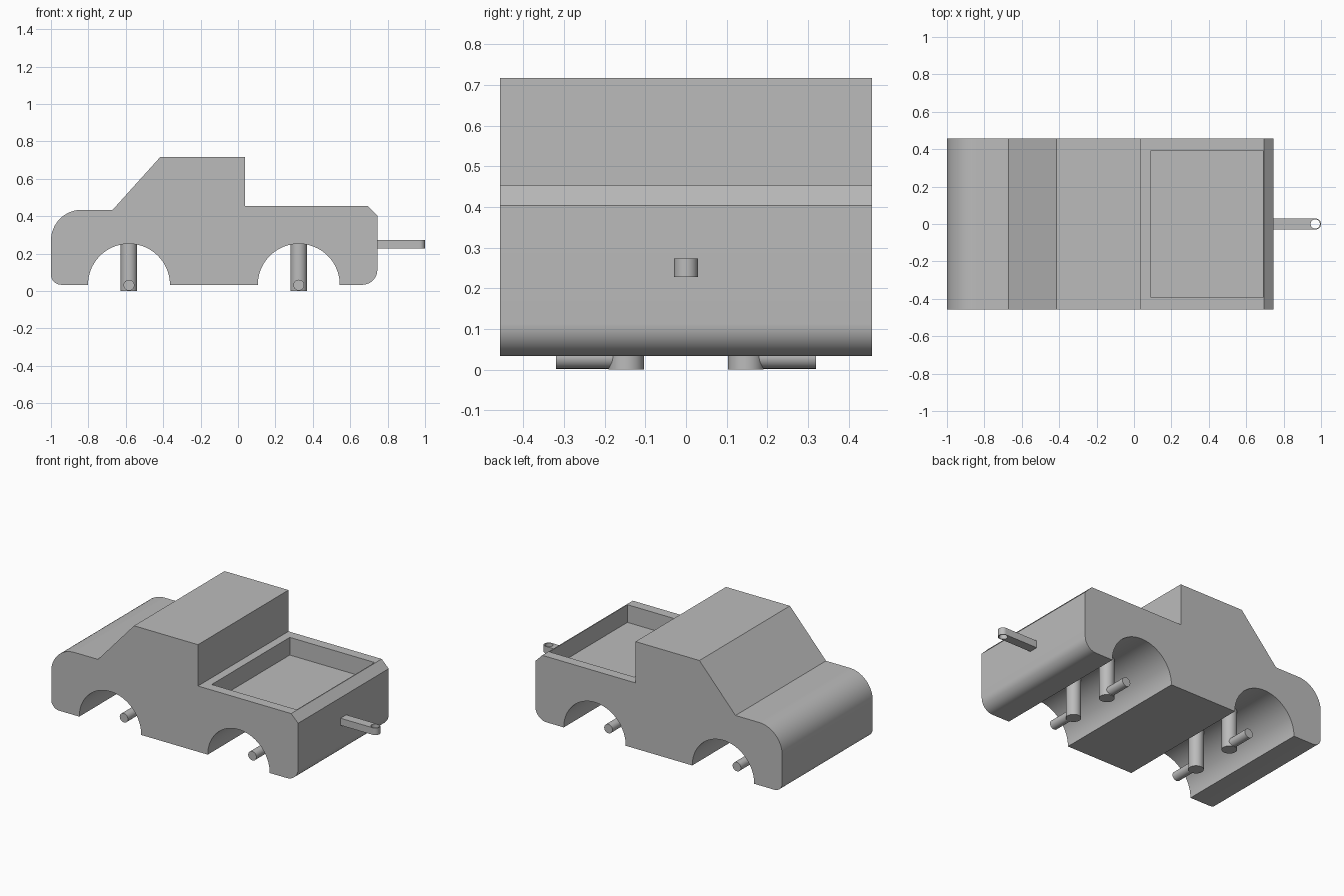
import bpy
import bmesh
from math import sin, cos, radians
from mathutils import Matrix, Vector

if "Cube" in bpy.data.objects:
    bpy.data.objects.remove(bpy.data.objects["Cube"], do_unlink=True)

grey = bpy.data.materials.new("plain_grey")
grey.use_nodes = True
grey.diffuse_color = (0.5, 0.5, 0.5, 1)
grey.node_tree.nodes["Principled BSDF"].inputs["Base Color"].default_value = (0.5, 0.5, 0.5, 1)


def finish(name, bm):
    bmesh.ops.recalc_face_normals(bm, faces=bm.faces)
    mesh = bpy.data.meshes.new(name)
    bm.to_mesh(mesh)
    bm.free()
    mesh.materials.append(grey)
    obj = bpy.data.objects.new(name, mesh)
    bpy.context.collection.objects.link(obj)
    return obj


def activate(obj):
    bpy.ops.object.select_all(action='DESELECT')
    obj.select_set(True)
    bpy.context.view_layer.objects.active = obj


def smooth(obj):
    activate(obj)
    bpy.ops.object.shade_smooth_by_angle(angle=radians(30))


def arc(cx, cy, r, start, end, steps):
    angles = [radians(start + (end - start) * i / steps) for i in range(steps + 1)]
    return [(cx + r * cos(a), cy + r * sin(a)) for a in angles]


def prism(name, outline, place, offset):
    """Extrude a flat outline; place maps each 2D point to 3D."""
    bm = bmesh.new()
    face = bm.faces.new([bm.verts.new(place(u, v)) for u, v in outline])
    ext = bmesh.ops.extrude_face_region(bm, geom=[face])
    moved = [e for e in ext["geom"] if isinstance(e, bmesh.types.BMVert)]
    bmesh.ops.translate(bm, verts=moved, vec=offset)
    return finish(name, bm)


def rod(name, start, end, radius):
    start, end = Vector(start), Vector(end)
    axis = end - start
    turn = Vector((0, 0, 1)).rotation_difference(axis).to_matrix().to_4x4()
    bm = bmesh.new()
    bmesh.ops.create_cone(bm, cap_ends=True, segments=32, radius1=radius, radius2=radius,
                          depth=axis.length, matrix=Matrix.Translation((start + end) / 2) @ turn)
    return finish(name, bm)


def cut(obj, cutter):
    cutter.hide_render = True
    mod = obj.modifiers.new("cut", 'BOOLEAN')
    mod.operation = 'DIFFERENCE'
    mod.solver = 'EXACT'
    mod.object = cutter
    activate(obj)
    bpy.ops.object.modifier_apply(modifier=mod.name)
    bpy.data.objects.remove(cutter, do_unlink=True)


base, half_width = 0.033, 0.457
wheel_x = (-0.583, 0.325)
arch_r = 0.219

# Body: side profile with wheel arches, extruded across the width
profile = arc(-0.945, base + 0.055, 0.055, 180, 270, 8)
for x in wheel_x:
    profile += arc(x, base, arch_r, 180, 0, 40)
profile += arc(0.665, base + 0.08, 0.08, 270, 360, 10)
profile += [(0.745, 0.404), (0.696, 0.453), (0.037, 0.453), (0.037, 0.717),
            (-0.415, 0.717), (-0.67, 0.434)]
profile += arc(-0.836, 0.27, 0.164, 90, 180, 16)
body = prism("body", profile, lambda u, v: (u, -half_width, v), (0, 2 * half_width, 0))

# Open cargo bed
bed = [(0.09, -0.394), (0.69, -0.394), (0.69, 0.394), (0.09, 0.394)]
cut(body, prism("bed_cutter", bed, lambda u, v: (u, v, 0.34), (0, 0, 0.3)))
smooth(body)

# Axle posts and stub axles
for end_name, x in zip(("front", "rear"), wheel_x):
    for side_name, s in (("left", 1), ("right", -1)):
        smooth(rod(f"{end_name}_{side_name}_post", (x, s * 0.147, 0), (x, s * 0.147, 0.253), 0.044))
        smooth(rod(f"{end_name}_{side_name}_axle", (x, s * 0.15, 0.031), (x, s * 0.32, 0.031), 0.029))

# Tow bar with rounded, drilled end
bar = [(0.735, 0.029), (0.735, -0.029)] + arc(0.971, 0, 0.029, -90, 90, 20)
tow_bar = prism("tow_bar", bar, lambda u, v: (u, v, 0.228), (0, 0, 0.045))
cut(tow_bar, rod("tow_hole_cutter", (0.969, 0, 0.15), (0.969, 0, 0.35), 0.025))
smooth(tow_bar)
